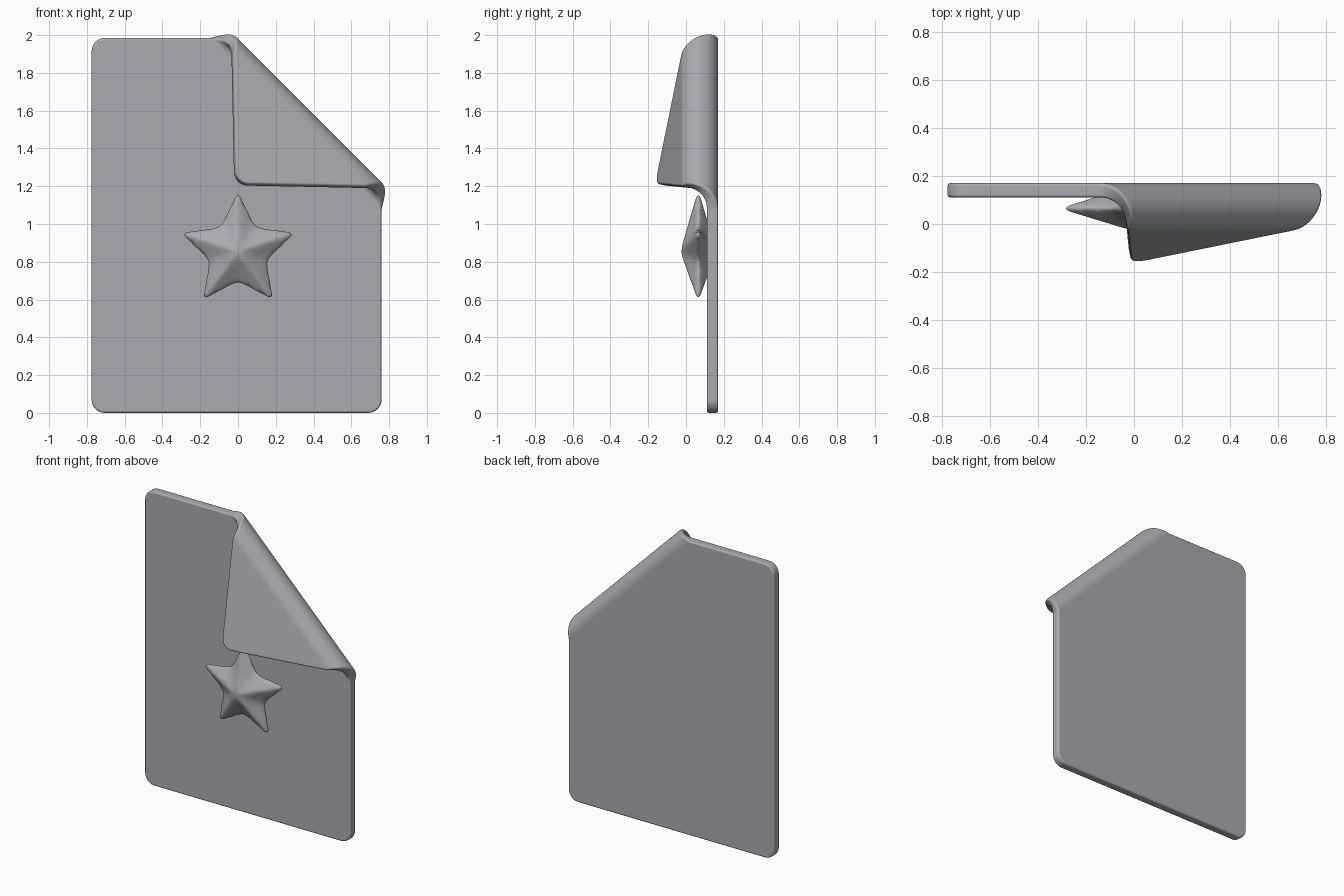
import bpy, bmesh, math
from mathutils import Vector

cube = bpy.data.objects.get("Cube")
if cube:
    bpy.data.objects.remove(cube)

grey = bpy.data.materials.new("soft grey")
grey.use_nodes = True
colour = (0.40, 0.41, 0.44, 1)
grey.diffuse_color = colour
bsdf = next(n for n in grey.node_tree.nodes if n.type == 'BSDF_PRINCIPLED')
bsdf.inputs["Base Color"].default_value = colour


def make_object(name, bm):
    bmesh.ops.recalc_face_normals(bm, faces=bm.faces)
    mesh = bpy.data.meshes.new(name)
    bm.to_mesh(mesh)
    bm.free()
    mesh.materials.append(grey)
    obj = bpy.data.objects.new(name, mesh)
    bpy.context.collection.objects.link(obj)
    bpy.ops.object.select_all(action='DESELECT')
    obj.select_set(True)
    bpy.context.view_layer.objects.active = obj
    return obj


# Page: rounded rectangle slab
LEFT, RIGHT, TOP, CORNER = -0.775, 0.76, 1.985, 0.07
MID_Y, HALF = 0.14, 0.03
bm = bmesh.new()
outline = []
centres = [(RIGHT - CORNER, TOP - CORNER), (LEFT + CORNER, TOP - CORNER),
           (LEFT + CORNER, CORNER), (RIGHT - CORNER, CORNER)]
for quarter, (cx, cz) in enumerate(centres):
    for i in range(9):
        a = math.pi / 2 * (quarter + i / 8)
        outline.append(bm.verts.new((cx + CORNER * math.cos(a), MID_Y - HALF,
                                     cz + CORNER * math.sin(a))))
front = bm.faces.new(outline)
back = bmesh.ops.extrude_face_region(bm, geom=[front], use_keep_orig=True)
bmesh.ops.translate(bm, vec=(0, 2 * HALF, 0),
                    verts=[g for g in back["geom"] if isinstance(g, bmesh.types.BMVert)])
rim = [e for e in bm.edges if abs(e.verts[0].co.y - e.verts[1].co.y) < 1e-5]
bmesh.ops.bevel(bm, geom=rim, offset=0.012, segments=3, profile=0.5, affect='EDGES')

# Slice the page along the fold, then curl the corner towards the front
NORMAL = Vector((1, 0, 1)).normalized()
START, ARC, RADIUS = 1.30, 0.144, 0.07
ANGLE = math.pi - 0.285
STEPS = 20
for i in range(STEPS + 1):
    bmesh.ops.bisect_plane(bm, geom=bm.verts[:] + bm.edges[:] + bm.faces[:], dist=1e-5,
                           plane_co=NORMAL * (START + ARC * i / STEPS), plane_no=NORMAL)
for v in bm.verts:
    along = v.co.dot(NORMAL)
    past = along - START
    if past <= 0:
        continue
    turn = ANGLE * min(past / ARC, 1)
    straight = max(past - ARC, 0)
    radius = RADIUS + v.co.y - MID_Y
    reach = START + radius * math.sin(turn) + straight * math.cos(turn)
    depth = MID_Y - RADIUS + radius * math.cos(turn) - straight * math.sin(turn)
    v.co += NORMAL * (reach - along)
    v.co.y = depth
make_object("folded_page", bm)
bpy.ops.object.shade_smooth_by_angle(angle=math.radians(40))
bpy.context.object.modifiers.new("even shading", 'WEIGHTED_NORMAL').keep_sharp = True

# Star: puffy five-pointed shape with soft ridges
STAR_Z, STAR_Y, PUFF = 0.855, 0.065, 0.10
bm = bmesh.new()
ring = []
for i in range(10):
    a = math.pi / 2 + i * math.pi / 5
    r = 0.17 if i % 2 else 0.345
    ring.append(bm.verts.new((r * math.cos(a), STAR_Y, STAR_Z + r * math.sin(a))))
for side in (-1, 1):
    peak = bm.verts.new((0, STAR_Y + side * PUFF, STAR_Z))
    for i in range(10):
        bm.faces.new((ring[i], ring[(i + 1) % 10], peak))
bmesh.ops.subdivide_edges(bm, edges=bm.edges[:], cuts=2, use_grid_fill=True)
star = make_object("star", bm)
bpy.ops.object.shade_smooth()
star.modifiers.new("rounding", 'SUBSURF').levels = 2
star.modifiers["rounding"].render_levels = 2
